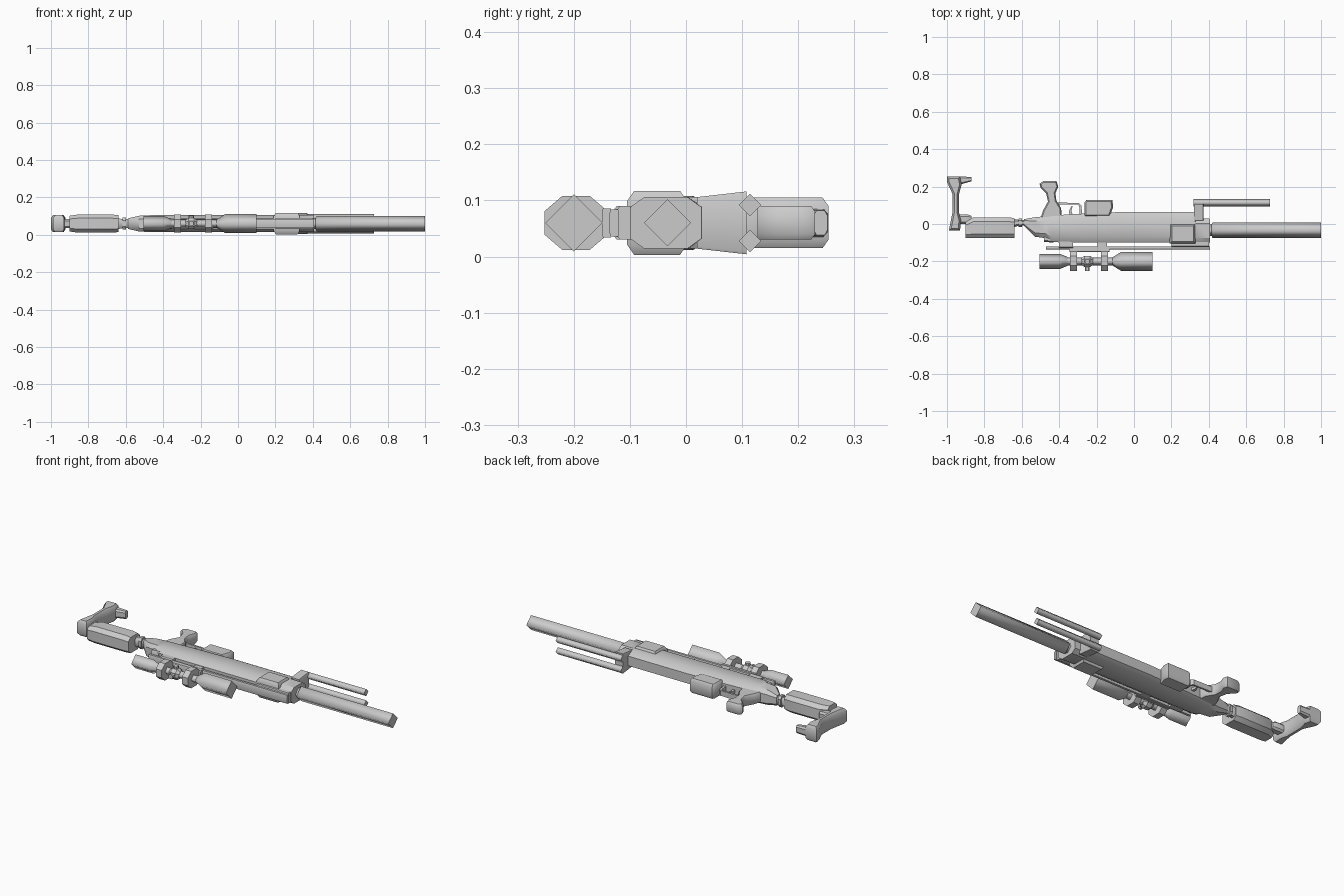
import bpy, bmesh, math

if "Cube" in bpy.data.objects:
    bpy.data.objects.remove(bpy.data.objects["Cube"])
ZC = 0.06


def finish(name, bm, angle=35, keep_smooth=False):
    bmesh.ops.remove_doubles(bm, verts=bm.verts, dist=0.0003)
    bmesh.ops.recalc_face_normals(bm, faces=bm.faces)
    me = bpy.data.meshes.new(name)
    if keep_smooth:  # round look along the length, crisp end caps
        for f in bm.faces:
            f.smooth = abs(f.normal.x) < 0.95
        for e in bm.edges:
            if any(not f.smooth for f in e.link_faces):
                e.smooth = False
    bm.to_mesh(me)
    bm.free()
    ob = bpy.data.objects.new(name, me)
    bpy.context.collection.objects.link(ob)
    if not keep_smooth:
        bpy.ops.object.select_all(action='DESELECT')
        ob.select_set(True)
        bpy.context.view_layer.objects.active = ob
        bpy.ops.object.shade_smooth_by_angle(angle=math.radians(angle))
    return ob


def loft(name, sections, c=0.25, axis='x', zc=ZC):
    """Chamfered-box sections (pos, low, high, half depth); c=0.5 is a diamond."""
    bm = bmesh.new()
    rings = []
    for p, a, b, h in sections:
        cy, w = (a + b) / 2, (b - a) / 2
        k = 1 - 2 * c
        pts = [(w, k*h), (k*w, h), (-k*w, h), (-w, k*h),
               (-w, -k*h), (-k*w, -h), (k*w, -h), (w, -k*h)]
        rings.append([bm.verts.new((p, cy + u, zc + v) if axis == 'x'
                                   else (cy + u, p, zc + v)) for u, v in pts])
    for r, s in zip(rings, rings[1:]):
        for i in range(8):
            j = (i + 1) % 8
            bm.faces.new((r[i], r[j], s[j], s[i]))
    bm.faces.new(rings[0])
    bm.faces.new(rings[-1][::-1])
    return finish(name, bm, keep_smooth=(c == 0.5))


def tube(name, y, stations, c=0.5, zc=ZC):
    return loft(name, [(x, y - r, y + r, r) for x, r in stations], c, zc=zc)


def prism(name, profile, half, bevel=0.0):
    """Side profile extruded through the thickness with chamfered rims."""
    bm = bmesh.new()
    h = half - bevel
    f = bm.faces.new([bm.verts.new((x, y, ZC - h)) for x, y in profile])
    ext = bmesh.ops.extrude_face_region(bm, geom=[f], use_keep_orig=True)
    top = [g for g in ext['geom'] if isinstance(g, bmesh.types.BMFace)][0]
    bmesh.ops.translate(bm, verts=top.verts[:], vec=(0, 0, 2 * h))
    bmesh.ops.recalc_face_normals(bm, faces=bm.faces)
    if bevel:
        bmesh.ops.inset_region(bm, faces=[f, top], thickness=bevel * 0.7,
                               depth=bevel, use_even_offset=True)
    return finish(name, bm)


# stock
prism('butt_plate', [(-1, .254), (-.93, .254), (-.922, .21), (-.935, .16), (-.935, .06),
                     (-.925, .02), (-.93, -.035), (-.99, -.035), (-.97, .065),
                     (-.97, .16), (-1, .225)], .045, .015)
loft('butt_toe', [(-.95, .205, .254, .026), (-.87, .228, .252, .022)], .2)
loft('butt_post', [(-.95, 0, .05, .024), (-.885, 0, .05, .024), (-.868, .01, .042, .018)], .2)
loft('cheek_stock', [(-.9, -.074, .01, .042), (-.86, -.076, .035, .048),
                     (-.67, -.076, .036, .048), (-.638, -.076, .03, .045)], .2)
loft('stock_neck', [(-.65, -.02, .028, .03), (-.615, -.008, .022, .024),
                    (-.56, -.008, .022, .024)])
loft('stock_collar', [(-.617, -.016, .03, .032), (-.6, -.016, .03, .032)])

# receiver
loft('receiver', [(-.588, -.01, .026, .028), (-.53, -.068, .036, .042),
                  (-.47, -.076, .042, .045), (-.44, -.097, .046, .046),
                  (-.26, -.1, .056, .046), (-.05, -.1, .065, .046),
                  (.32, -.1, .064, .046), (.33, -.1, .03, .046),
                  (.405, -.1, .028, .046)], .2)
loft('rear_lug', [(-.48, -.095, -.06, .03), (-.43, -.1, -.06, .035)], .2)
prism('side_plates', [(.19, .002), (.33, .002), (.33, -.105), (.19, -.105)], .057, .018)

# grip, trigger and magazine
prism('grip', [(-.505, .215), (-.485, .23), (-.415, .23), (-.405, .2), (-.42, .165),
               (-.415, .125), (-.39, .085), (-.385, .03), (-.5, .03), (-.485, .075),
               (-.46, .12), (-.47, .165), (-.5, .195)], .03, .01)
prism('trigger_guard', [(-.41, .115), (-.295, .112), (-.282, .1), (-.275, .04), (-.29, .04),
                        (-.293, .095), (-.3, .103), (-.41, .103)], .015)
prism('trigger', [(-.345, .04), (-.347, .07), (-.335, .095), (-.328, .095),
                  (-.335, .07), (-.325, .04)], .008)
prism('magazine', [(-.265, .04), (-.265, .115), (-.255, .128), (-.115, .128),
                   (-.112, .088), (-.13, .04)], .042, .012)

# barrel
tube('barrel', -.033, [(.415, .03), (.42, .042), (1, .042)])
tube('barrel_neck', -.033, [(.38, .03), (.43, .03)])

# folded bipod
loft('bipod_mount', [(.02, .32, .372, .046), (.108, .32, .372, .056)], .04, 'y')
for side in (-1, 1):
    tube('bipod_leg', .114, [(.318, .02), (.728, .02)], zc=ZC + side * .032)

# top rail
loft('rail', [(-.47, -.136, -.119, .024), (.405, -.136, -.119, .024)], .12)
loft('rail_block_rear', [(-.4, -.128, -.08, .03), (-.325, -.128, -.08, .03)], .1)
loft('rail_block_middle', [(-.195, -.128, -.08, .025), (-.145, -.128, -.08, .025)], .1)
loft('rail_block_front', [(.2, -.122, -.08, .03), (.4, -.122, -.08, .03)], .1)

# scope
SY = -.2
tube('scope_eyepiece', SY, [(-.505, .04), (-.395, .04), (-.355, .024)])
tube('scope_tube', SY, [(-.37, .022), (-.09, .022)])
tube('scope_objective', SY, [(-.115, .022), (-.068, .051), (.1, .051)])
loft('scope_base', [(-.345, -.15, -.132, .026), (-.13, -.15, -.132, .026)], .12)
for x in (-.323, -.158):
    loft('scope_ring', [(x - .018, -.252, -.14, .048), (x + .018, -.252, -.14, .048)], .28)

# adjustment turrets
tube('turret_body', SY, [(-.282, .018), (-.265, .03), (-.235, .03), (-.218, .018)], .28)
loft('elevation_turret', [(-.252, -.263, -.237, .013), (-.22, -.263, -.237, .013)], .28, 'y')
bm = bmesh.new()
bmesh.ops.create_cone(bm, cap_ends=True, segments=8, radius1=.014, radius2=.014, depth=.03)
bmesh.ops.translate(bm, verts=bm.verts, vec=(-.25, SY, ZC + .028))
finish('windage_turret', bm)
